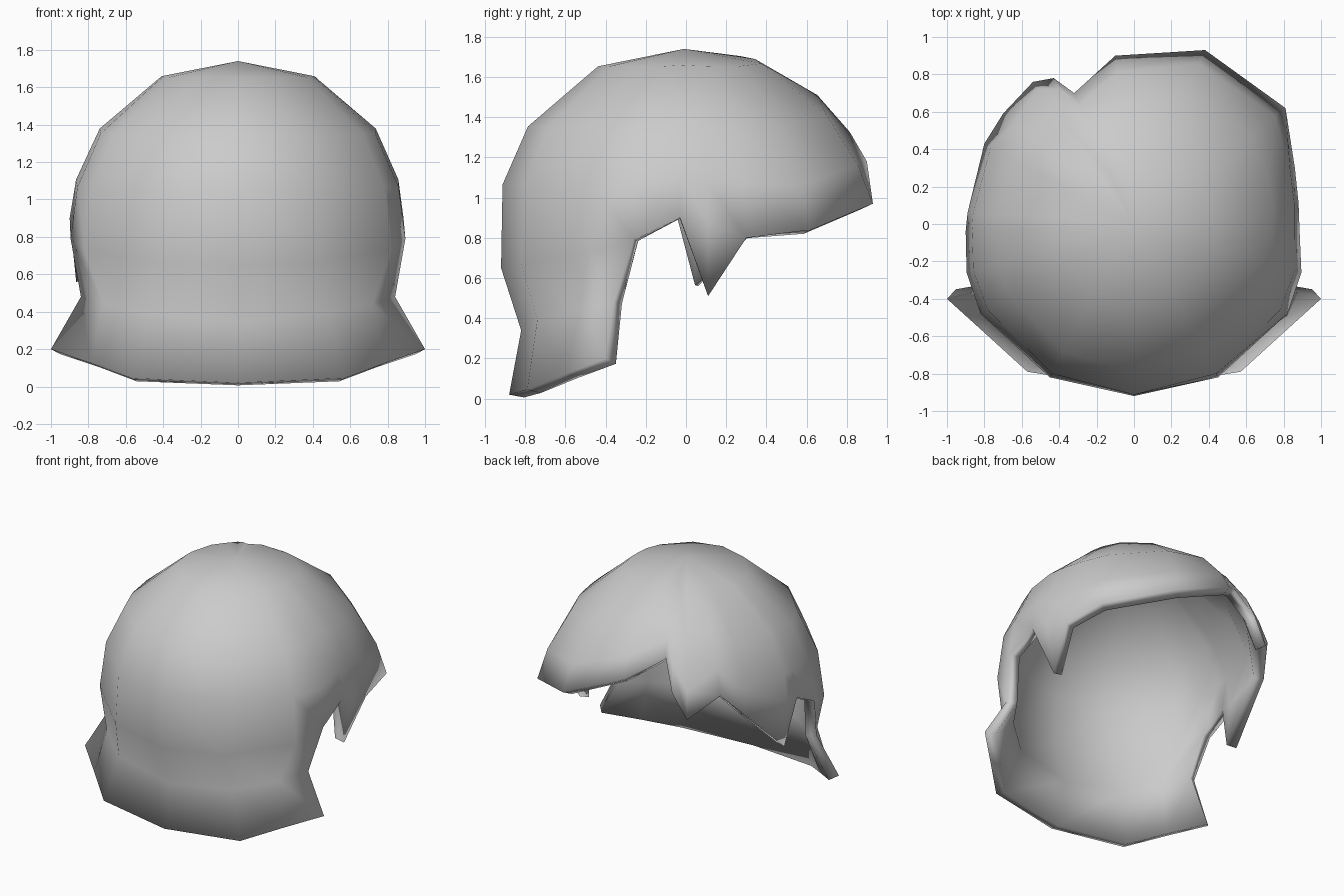
import bpy, bmesh, math
from mathutils import Vector

if "Cube" in bpy.data.objects:
    bpy.data.objects.remove(bpy.data.objects["Cube"])

RX, RY, ZC, RZ = 0.90, 0.935, 0.85, 0.89   # dome half-axes and centre height
LATITUDES = [math.radians(a) for a in (25.5, 55.5, 76)]


def dome_column(end):
    """Points of one meridian, from just below the crown to the given rim point."""
    x, y, z = end
    az = math.atan2(y / RY, x / RX)
    phi_end = math.acos((z - ZC) / RZ)
    squeeze = min(1, phi_end / math.radians(90))

    def on_dome(phi):
        s = math.sin(phi) ** 0.9
        return Vector((RX * s * math.cos(az), RY * s * math.sin(az), ZC + RZ * math.cos(phi)))

    last = on_dome(phi_end)
    scale = math.hypot(x, y) / math.hypot(last.x, last.y)
    pts = []
    for lat in LATITUDES:
        p = on_dome(lat * squeeze)
        f = 1 + (scale - 1) * (lat * squeeze / phi_end) ** 3
        pts.append(Vector((p.x * f, p.y * f, p.z)))
    return pts + [Vector(end)]


# Neck guard columns: dome end, waist, flared rim
neck_centre = [(0, -.92, .65), (0, -.82, .34), (0, -.88, .02)]
neck_side = [
    [(.45, -.82, .67), (.48, -.74, .39), (.57, -.79, .045)],
    [(.82, -.48, .73), (.72, -.54, .44), (.79, -.59, .127)],
    [(.895, -.26, .79), (.84, -.36, .48), (1, -.40, .2)],
]
# Broken rim of the face opening, right side round the back to the left;
# a second point in a column is the tip of a hanging spike
broken_rim = [
    [(.885, -.03, .9)], [(.88, .11, .87), (.81, .11, .51)], [(.86, .30, .8)],
    [(.81, .62, .84)], [(.38, .93, .97)], [(-.10, .90, 1.18)], [(-.32, .70, 1.33)],
    [(-.43, .78, 1.12)], [(-.54, .76, .94)], [(-.70, .59, 1.10)], [(-.80, .43, .92)],
    [(-.89, .06, .9), (-.865, .06, .56)], [(-.9, -.04, .9)],
]
mirrored = [[(-x, y, z) for x, y, z in col] for col in reversed(neck_side)]
columns = [neck_centre] + neck_side + broken_rim + mirrored

# Outer skin
bm = bmesh.new()
crown = bm.verts.new((0, -.01, ZC + RZ))
grid = []
for col in columns:
    pts = dome_column(col[0]) + [Vector(p) for p in col[1:]]
    grid.append([bm.verts.new(p) for p in pts])
for a, b in zip(grid, grid[1:] + grid[:1]):
    bm.faces.new((crown, a[0], b[0]))
    for k in range(min(len(a), len(b)) - 1):
        bm.faces.new((a[k], a[k + 1], b[k + 1], b[k]))
    # spike triangles
    if len(a) == len(b) + 1:
        bm.faces.new((a[-2], a[-1], b[-1]))
    elif len(b) == len(a) + 1:
        bm.faces.new((a[-1], b[-1], b[-2]))

mesh = bpy.data.meshes.new("helmet_shell")
bm.to_mesh(mesh)
bm.free()
helmet = bpy.data.objects.new("helmet_shell", mesh)
bpy.context.collection.objects.link(helmet)
bpy.context.view_layer.objects.active = helmet
helmet.select_set(True)

# Wall thickness
solid = helmet.modifiers.new("thickness", 'SOLIDIFY')
solid.thickness = 0.075
solid.offset = -1
bpy.ops.object.modifier_apply(modifier=solid.name)
bpy.ops.object.shade_smooth()
